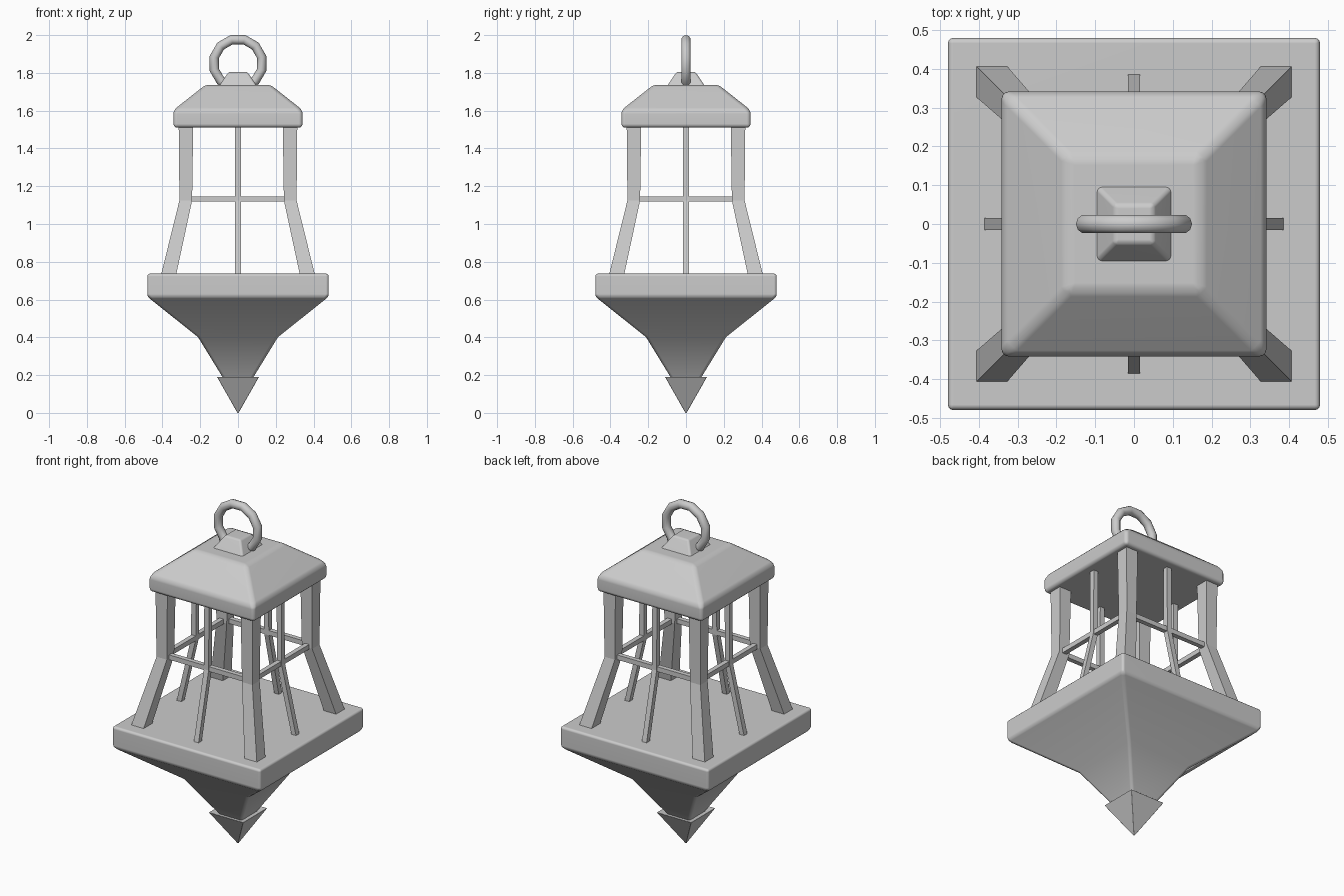
import bpy, bmesh, math
from mathutils import Matrix

if "Cube" in bpy.data.objects:
    bpy.data.objects.remove(bpy.data.objects["Cube"])

GREY = (0.6, 0.6, 0.6, 1)
metal = bpy.data.materials.new("plain grey")
metal.diffuse_color = GREY
metal.use_nodes = True
metal.node_tree.nodes["Principled BSDF"].inputs["Base Color"].default_value = GREY


def finish(bm, name, smooth=None):
    bmesh.ops.recalc_face_normals(bm, faces=bm.faces)
    mesh = bpy.data.meshes.new(name)
    bm.to_mesh(mesh)
    bm.free()
    mesh.materials.append(metal)
    obj = bpy.data.objects.new(name, mesh)
    bpy.context.collection.objects.link(obj)
    if smooth:
        bpy.ops.object.select_all(action="DESELECT")
        obj.select_set(True)
        bpy.context.view_layer.objects.active = obj
        bpy.ops.object.shade_smooth_by_angle(angle=math.radians(smooth))
    return obj


def loft(bm, sections):
    """Skin boxes given as (x0, x1, y0, y1, z)."""
    rings = [[bm.verts.new(p) for p in ((x0, y0, z), (x1, y0, z), (x1, y1, z), (x0, y1, z))]
             for x0, x1, y0, y1, z in sections]
    for a, b in zip(rings, rings[1:]):
        for i in range(4):
            j = (i + 1) % 4
            bm.faces.new((a[i], a[j], b[j], b[i]))
    bm.faces.new(rings[0])
    bm.faces.new(rings[-1])


def square_body(name, profile, bevel):
    """Square solid from (half width, z) steps, with rounded edges."""
    bm = bmesh.new()
    loft(bm, [(-r, r, -r, r, z) for r, z in profile])
    bmesh.ops.recalc_face_normals(bm, faces=bm.faces)
    edges = [e for e in bm.edges if e.calc_face_angle(0) > math.radians(25)]
    bmesh.ops.bevel(bm, geom=edges, offset=bevel, segments=3, profile=0.5,
                    affect="EDGES", clamp_overlap=True)
    obj = finish(bm, name, 40)
    obj.modifiers.new("even shading", "WEIGHTED_NORMAL").keep_sharp = True


def four_around(name, sections):
    """Repeat one lofted bar on all four sides."""
    for i, side in enumerate(("front", "left", "back", "right")):
        bm = bmesh.new()
        loft(bm, sections)
        bm.transform(Matrix.Rotation(i * math.pi / 2, 4, "Z"))
        finish(bm, f"{side}_{name}")


# Solid square bodies
square_body("base", [(0.07, 0.17), (0.21, 0.40), (0.48, 0.615), (0.48, 0.737)], 0.014)
square_body("roof", [(0.342, 1.51), (0.342, 1.603), (0.172, 1.737)], 0.02)
square_body("roof_cap", [(0.1, 1.73), (0.05, 1.805)], 0.01)
square_body("bottom_point", [(0.003, 0), (0.112, 0.192), (0.07, 0.18)], 0.004)

# Bent corner legs, window uprights and crossbars
four_around("leg", [(0.33, 0.41, -0.41, -0.33, 0.72),
                    (0.243, 0.31, -0.31, -0.243, 1.125),
                    (0.237, 0.314, -0.314, -0.237, 1.53)])
four_around("upright", [(-0.015, 0.015, -0.39, -0.36, 0.72),
                        (-0.015, 0.015, -0.293, -0.263, 1.125),
                        (-0.015, 0.015, -0.29, -0.26, 1.53)])
four_around("crossbar", [(-0.26, 0.26, -0.29, -0.263, 1.118),
                         (-0.26, 0.26, -0.29, -0.263, 1.146)])

# Hanging ring, a twelve sided torus
MAJOR, MINOR, STEPS, SIDES = 0.13, 0.025, 12, 10
bm = bmesh.new()
rings = []
for i in range(STEPS):
    a = math.tau * (i + 0.5) / STEPS
    ring = []
    for j in range(SIDES):
        b = math.tau * j / SIDES
        r = MAJOR + MINOR * math.cos(b)
        ring.append(bm.verts.new((r * math.cos(a), MINOR * math.sin(b), 1.85 + r * math.sin(a))))
    rings.append(ring)
for i in range(STEPS):
    for j in range(SIDES):
        k, m = (i + 1) % STEPS, (j + 1) % SIDES
        bm.faces.new((rings[i][j], rings[k][j], rings[k][m], rings[i][m]))
finish(bm, "hanging_ring", 50)
